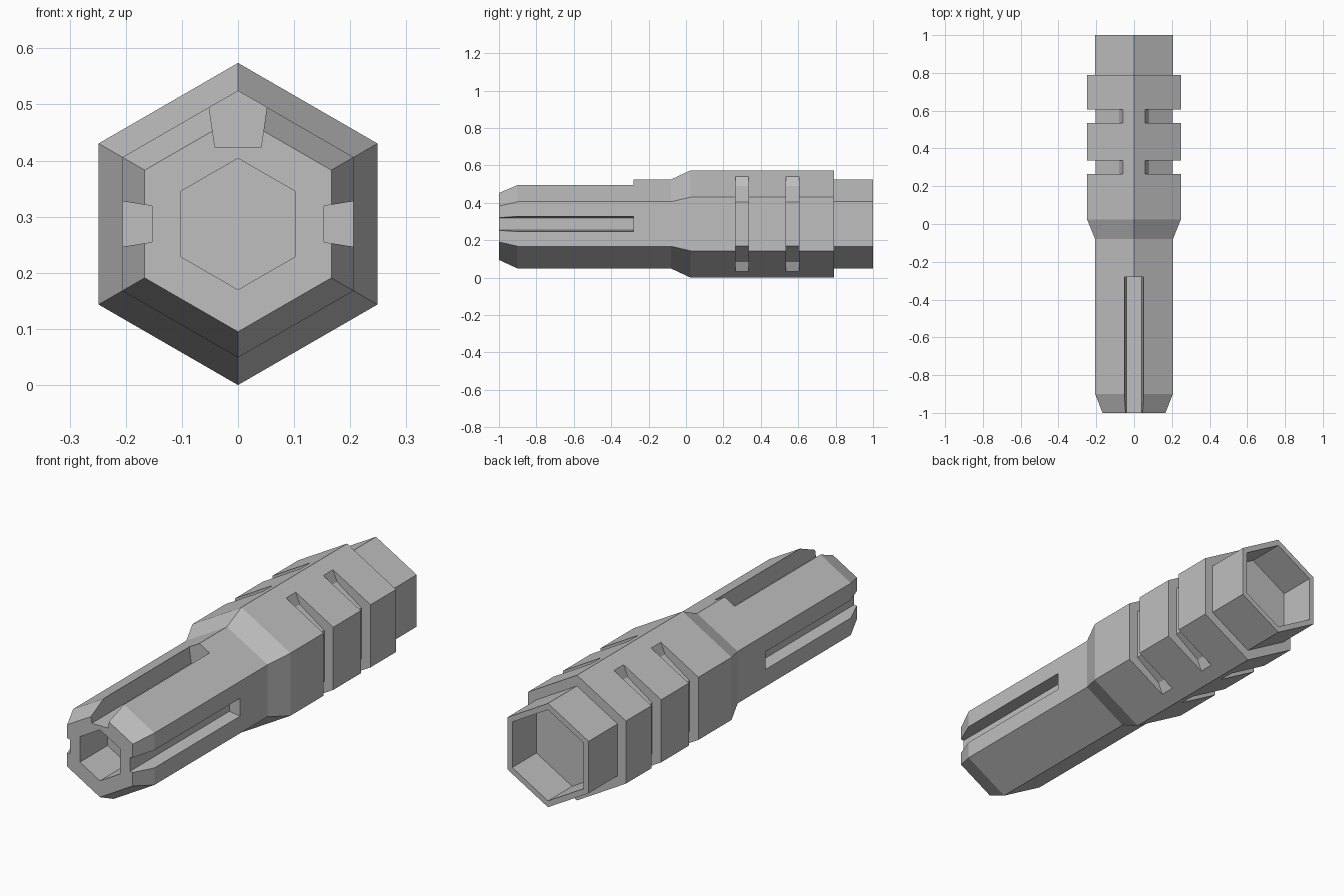
import bpy, bmesh, math

cube = bpy.data.objects.get("Cube")
if cube:
    bpy.data.objects.remove(cube, do_unlink=True)

MID = 0.287  # height of the long axis

grey = bpy.data.materials.new("plain grey")
grey.use_nodes = True
grey.diffuse_color = (0.52, 0.52, 0.52, 1)
grey.node_tree.nodes["Principled BSDF"].inputs["Base Color"].default_value = (0.52, 0.52, 0.52, 1)


def finish(bm, name):
    bmesh.ops.recalc_face_normals(bm, faces=bm.faces)
    mesh = bpy.data.meshes.new(name)
    bm.to_mesh(mesh)
    bm.free()
    mesh.materials.append(grey)
    obj = bpy.data.objects.new(name, mesh)
    bpy.context.collection.objects.link(obj)
    return obj


def hex_loft(name, rings):
    """Loft hexagons of given (y, radius), capping both ends."""
    bm = bmesh.new()
    loops = []
    for y, r in rings:
        angles = [math.radians(90 + 60 * k) for k in range(6)]
        loops.append([bm.verts.new((r * math.cos(a), y, MID + r * math.sin(a))) for a in angles])
    for a, b in zip(loops, loops[1:]):
        for k in range(6):
            n = (k + 1) % 6
            bm.faces.new((a[k], a[n], b[n], b[k]))
    bm.faces.new(loops[0])
    bm.faces.new(loops[-1])
    return finish(bm, name)


def prism(name, points, y0, y1):
    """Extrude an x, z outline along y."""
    bm = bmesh.new()
    face = bm.faces.new([bm.verts.new((x, y0, z)) for x, z in points])
    out = bmesh.ops.extrude_face_region(bm, geom=[face])
    moved = [v for v in out["geom"] if isinstance(v, bmesh.types.BMVert)]
    bmesh.ops.translate(bm, verts=moved, vec=(0, y1 - y0, 0))
    return finish(bm, name)


# Hexagonal body with a blind bore at each end
body = hex_loft("body", [
    (-0.8, 0.117), (-1.0, 0.117), (-1.0, 0.192), (-0.9, 0.238), (-0.08, 0.238),
    (0.025, 0.287), (0.79, 0.287), (0.79, 0.238), (1.0, 0.238), (1.0, 0.209), (0.825, 0.209)])

cutters = []

# Grooves wrapping each side of the grip
half = [(0.3, 0.273), (0.05, 0.273), (0.079, 0.203), (0.203, 0.117)]
outline = half + [(x, -h) for x, h in reversed(half)]
for number, y in enumerate((0.265, 0.535)):
    for side, sx in (("left", 1), ("right", -1)):
        points = [(sx * x, MID + h) for x, h in outline]
        cutters.append(prism(f"{side}_groove_cutter_{number + 1}", points, y, y + 0.07))

# Flared slots along the front half: top, left and right
for name, turn, floor, width, flare in (
        ("top", 90, 0.136, 0.041, 0.145), ("left", 0, 0.153, 0.032, 0.164),
        ("right", 180, 0.153, 0.032, 0.164)):
    wide = width + flare * (0.3 - floor)
    c, s = math.cos(math.radians(turn)), math.sin(math.radians(turn))
    shape = [(floor, -width), (0.3, -wide), (0.3, wide), (floor, width)]
    points = [(d * c - w * s, MID + d * s + w * c) for d, w in shape]
    cutters.append(prism(f"{name}_slot_cutter", points, -1.1, -0.28))

for cutter in cutters:
    cutter.hide_render = True
    cutter.hide_set(True)
    cut = body.modifiers.new(cutter.name, "BOOLEAN")
    cut.operation = "DIFFERENCE"
    cut.solver = "EXACT"
    cut.object = cutter
